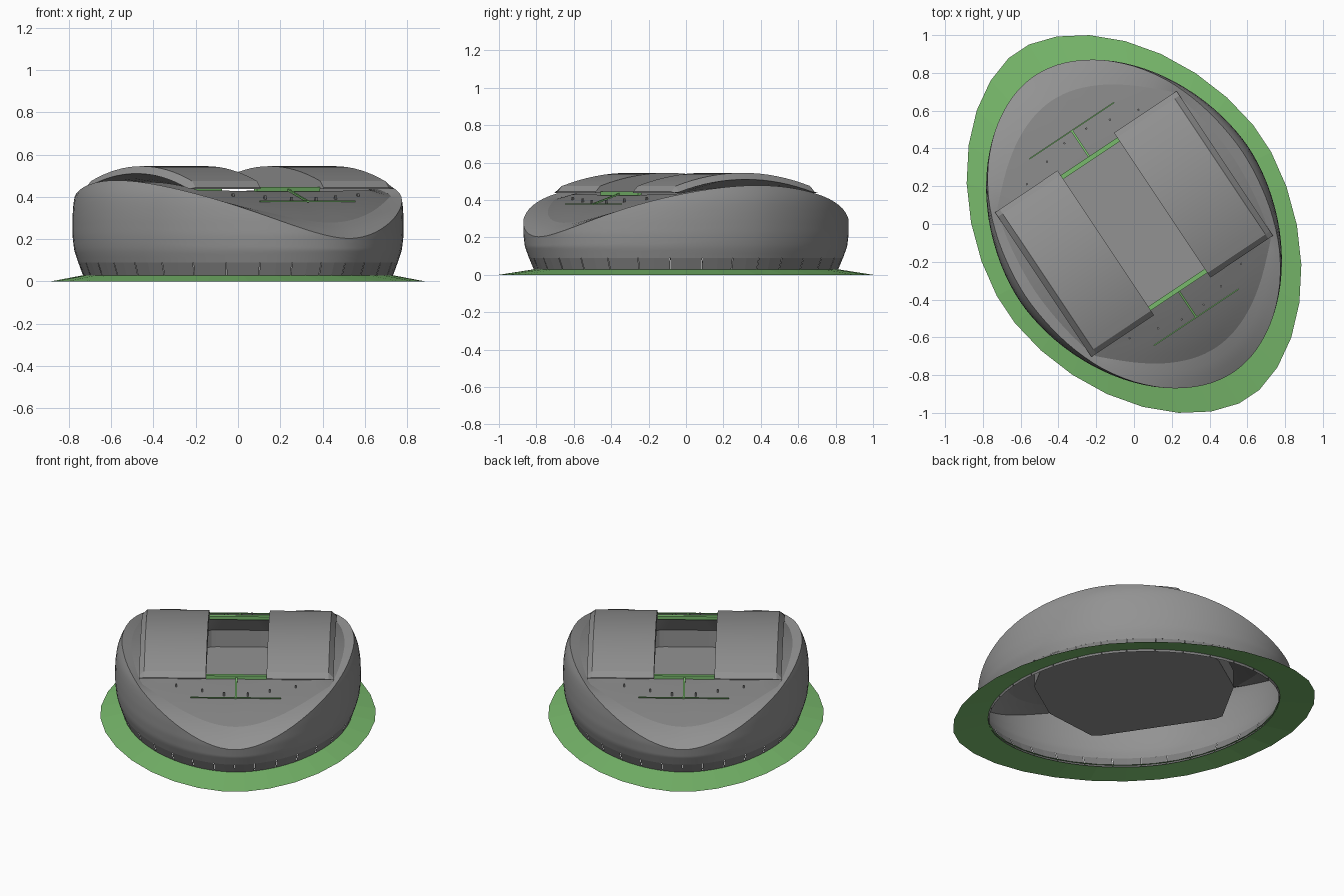
import bpy, bmesh
from math import sin, cos, pi, radians, copysign

if "Cube" in bpy.data.objects:
    bpy.data.objects.remove(bpy.data.objects["Cube"])

TURN = radians(33.7)      # plan rotation of the whole building
A, B = 0.73, 0.948        # half axes of the oval wall
N = 96


def colour(name, r, g, b):
    m = bpy.data.materials.new(name)
    m.diffuse_color = (r, g, b, 1)
    m.use_nodes = True
    m.node_tree.nodes["Principled BSDF"].inputs["Base Color"].default_value = m.diffuse_color
    return m


green = colour("green", 0.19, 0.49, 0.15)
grey = colour("grey", 0.29, 0.29, 0.29)
dark = colour("dark_grey", 0.22, 0.22, 0.22)


def make(name, verts, faces, mat=grey, smooth=True, closed=True):
    bm = bmesh.new()
    vs = [bm.verts.new(v) for v in verts]
    for f in faces:
        bm.faces.new([vs[i] for i in f])
    if closed:
        bmesh.ops.recalc_face_normals(bm, faces=bm.faces)
    me = bpy.data.meshes.new(name)
    bm.to_mesh(me)
    bm.free()
    ob = bpy.data.objects.new(name, me)
    bpy.context.collection.objects.link(ob)
    ob.rotation_euler.z = TURN
    me.materials.append(mat)
    if smooth:
        bpy.context.view_layer.objects.active = ob
        ob.select_set(True)
        bpy.ops.object.shade_smooth_by_angle(angle=radians(20))
        ob.select_set(False)
    return ob


def loft(name, rings, cap=False, **kw):
    n = len(rings[0])
    verts = [p for r in rings for p in r]
    faces = [(k * n + i, k * n + (i + 1) % n, (k + 1) * n + (i + 1) % n, (k + 1) * n + i)
             for k in range(len(rings) - 1) for i in range(n)]
    if cap:
        faces += [tuple(range(n))[::-1], tuple(range(len(verts) - n, len(verts)))]
    return make(name, verts, faces, **kw)


def box(name, u0, u1, v0, v1, z0, z1, mat=grey):
    rings = [[(u0, v0, z), (u1, v0, z), (u1, v1, z), (u0, v1, z)] for z in (z0, z1)]
    return loft(name, rings, cap=True, mat=mat, smooth=False)


def interp(x, pts):
    for (x0, y0), (x1, y1) in zip(pts, pts[1:]):
        if x <= x1:
            return y0 + (y1 - y0) * max(0, (x - x0) / (x1 - x0))
    return pts[-1][1]


def saddle(t):            # rim height along the long axis
    return 0.478 - 0.205 * t**2 - 0.07 * t**6


def bulge(z):             # wall outline over height
    return interp(z, [(0.09, 0.965), (0.15, 0.99), (0.22, 1), (0.30, 1), (0.36, 0.995),
                      (0.41, 0.985), (0.45, 0.965), (0.478, 0.945)])


def unit(p, n=1.86):      # slightly pointed unit oval
    return (copysign(abs(cos(p))**(2 / n), cos(p)), copysign(abs(sin(p))**(2 / n), sin(p)))


def oval(p, s, z, a=A, b=B, n=1.86):
    c, d = unit(p, n)
    return (a * s * c, b * s * d, z)


ang = [2 * pi * i / N for i in range(N)]

# sloping lawn apron
seg = [2 * pi * (i + 0.5) / 32 for i in range(32)]
loft("lawn_apron", [[oval(p, 1, 0, 0.82, 1.105, 1.82) for p in seg],
                    [oval(p, 0.93, 0.03) for p in seg]], mat=green, smooth=False)

# base panels with narrow gaps
verts, faces = [], []
for i in range(32):
    p0, p1 = 2 * pi * i / 32, 2 * pi * (i + 0.98) / 32
    pm = (p0 + p1) / 2
    k = len(verts)
    verts += [oval(p, s, z) for s, z in ((0.93, 0.015), (0.965, 0.09)) for p in (p0, pm, p1)]
    faces += [(k, k + 1, k + 4, k + 3), (k + 1, k + 2, k + 5, k + 4)]
make("base_panels", verts, faces, mat=dark, smooth=False, closed=False)

# bulging outer wall, cut by the saddle rim
rings = []
for k in range(17):
    r = []
    for p in ang:
        z = 0.09 + (saddle(unit(p)[1]) - 0.09) * k / 16
        r.append(oval(p, bulge(z), z))
    rings.append(r)
loft("outer_wall", rings)

# roof deck from the rim to the rectangular opening, outer band lighter
HU, HV = 0.50, 0.41


def opening(p):
    c, s, _ = oval(p, 1, 0)
    k = min(HU / max(abs(c), 1e-6), HV / max(abs(s), 1e-6))
    return c * k, s * k


rings = []
for k in range(11):
    f = k / 10
    r = []
    for p in ang:
        sr = bulge(saddle(unit(p)[1]))
        x0, y0, _ = oval(p, sr, 0)
        x1, y1 = opening(p)
        x, y = x0 + (x1 - x0) * f, y0 + (y1 - y0) * f
        dip = interp(f, [(0, 0), (0.3, 0.036), (0.7, 0.026), (1, 0.014)]) * max(abs(sin(p)), 0.6)
        r.append((x, y, saddle(y / (B * sr)) - dip))
    rings.append(r)
loft("deck_rim_band", rings[:4])
loft("roof_deck", rings[3:], mat=dark)
edge = rings[-1]

# seating bowl below the opening, with an eight-sided floor
floor = []
for p in ang:
    c, s, _ = oval(p, 1, 0)
    k = min(0.5 / max(abs(c), 1e-6), 0.57 / max(abs(s), 1e-6),
            0.655 / (0.515 * abs(c) + abs(s)))
    floor.append((c * k, s * k, 0.17))
loft("seating_bowl", [edge, [(x, y, 0.28) for x, y, z in floor], floor])
make("pitch_floor", floor, [tuple(range(N))], smooth=False, closed=False)

# two arched roof halves with bevelled edges and closed inner sides
vs = [-0.432 + 0.864 * i / 16 for i in range(17)]
for side, name in ((-1, "roof_left"), (1, "roof_right")):
    rows = [(-0.46, 0.444, 0.438)]
    rows += [(v, 0.545 - 0.07 * (v / 0.43)**2, 0.51 - 0.068 * (v / 0.43)**2) for v in vs]
    rows += [(0.46, 0.444, 0.438)]
    loft(name, [[(side * 0.578, v, lo), (side * 0.548, v, hi),
                 (side * 0.18, v, hi), (side * 0.18, v, 0.438)] for v, hi, lo in rows], cap=True)

# details at both ends: sill, walkway, cross bar and small posts
for s, end in ((-1, "front"), (1, "back")):
    def span(a, b):
        return sorted((s * a, s * b))
    box(end + "_opening_sill", -0.18, 0.18, *span(0.405, 0.43), 0.425, 0.446, green)
    box(end + "_cross_bar", -0.27, 0.27, *span(0.59, 0.597), 0.376, 0.382, green)
    loft(end + "_walkway", [[(-0.006, s * v, z), (0.006, s * v, z),
                             (0.006, s * v, z + 0.008), (-0.006, s * v, z + 0.008)]
                            for v, z in ((0.43, 0.428), (0.597, 0.374))],
         cap=True, mat=green, smooth=False)
    for i, (u, v) in enumerate(((0.07, 0.56), (0.2, 0.53), (0.355, 0.49))):
        for m in (-1, 1):
            z = saddle(v / B) - 0.03
            box(f"{end}_post_{i}_{m}", m * u - 0.005, m * u + 0.005,
                *span(v - 0.005, v + 0.005), z, z + 0.025, dark)
